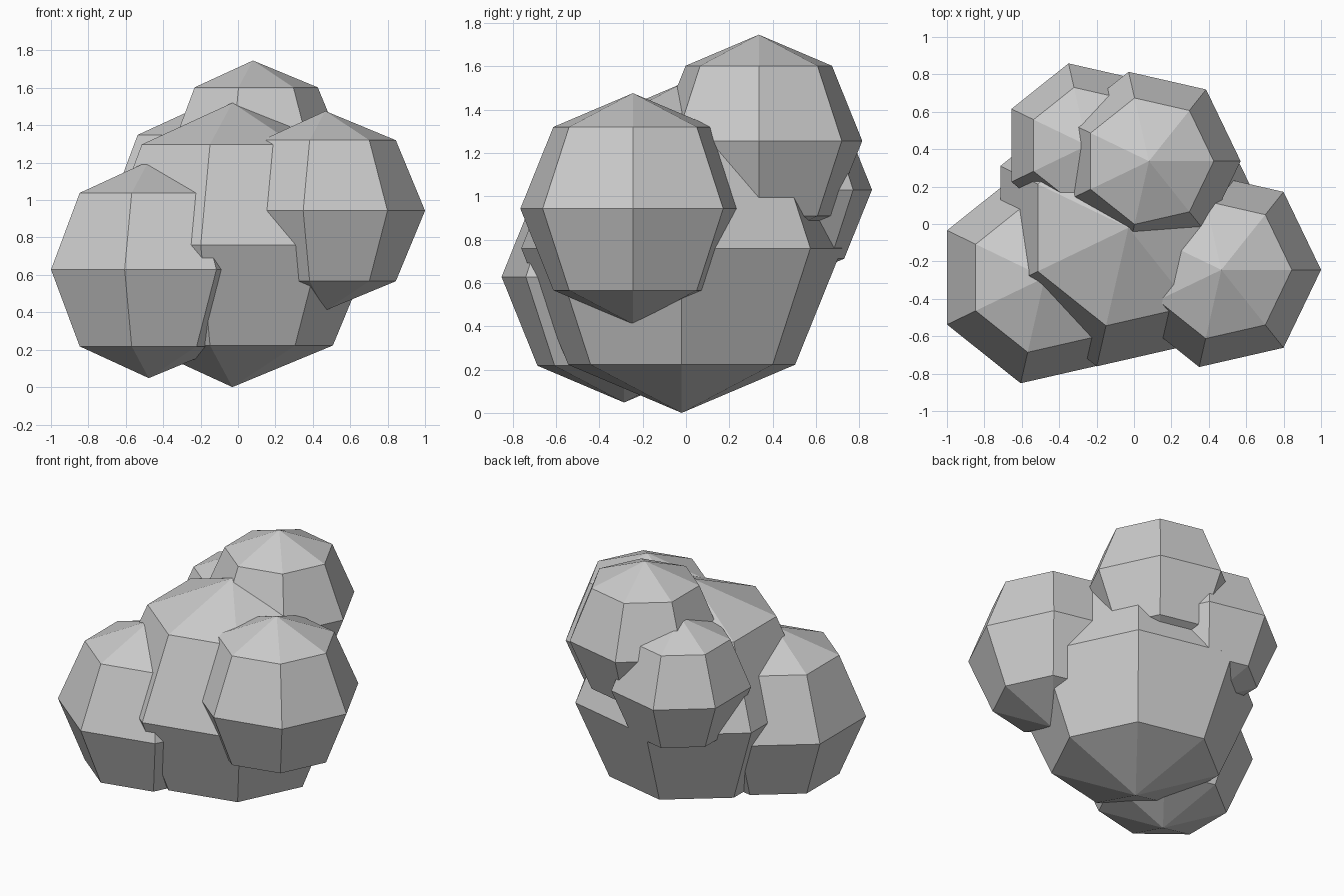
import bpy, bmesh, math

if "Cube" in bpy.data.objects:
    bpy.data.objects.remove(bpy.data.objects["Cube"])


def puff(name, x, y, z, r, sides=7, rings=4):
    """Low-poly ball: a half-circle profile spun around z, first corner on +x."""
    bm = bmesh.new()
    prof = []
    for i in range(rings + 1):
        a = math.pi * i / rings
        prof.append(bm.verts.new((r * math.sin(a), 0, r * math.cos(a))))
    edges = [bm.edges.new(pair) for pair in zip(prof, prof[1:])]
    bmesh.ops.spin(bm, geom=prof + edges, cent=(0, 0, 0), axis=(0, 0, 1),
                   angle=2 * math.pi, steps=sides, use_duplicate=False)
    bmesh.ops.remove_doubles(bm, verts=bm.verts[:], dist=1e-4)
    bmesh.ops.recalc_face_normals(bm, faces=bm.faces[:])
    me = bpy.data.meshes.new(name)
    bm.to_mesh(me)
    bm.free()
    ob = bpy.data.objects.new(name, me)
    ob.location = (x, y, z)
    bpy.context.collection.objects.link(ob)
    return ob


# Overlapping clumps of the bush
puff("center_clump", -0.03, -0.02, 0.76, 0.76)
puff("right_clump", 0.467, -0.245, 0.943, 0.533)
puff("left_clump", -0.477, -0.286, 0.628, 0.58)
puff("top_clump", 0.08, 0.336, 1.256, 0.49)
puff("back_clump", -0.25, 0.42, 1.03, 0.45)
